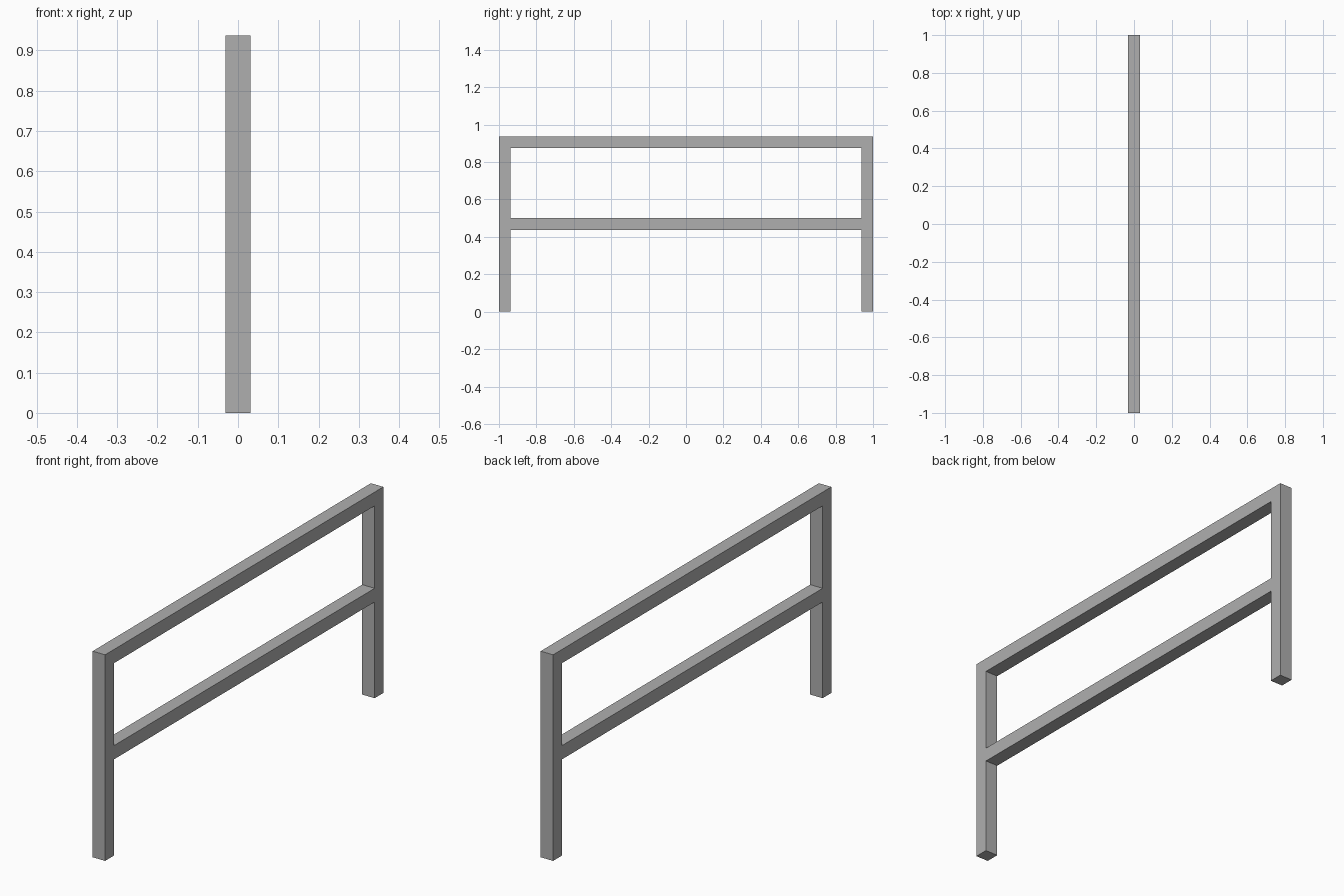
import bpy
import bmesh
from mathutils import Vector

cube = bpy.data.objects.get("Cube")
if cube:
    bpy.data.objects.remove(cube, do_unlink=True)

BAR = 0.0625      # square bar thickness
LENGTH = 2.0
HEIGHT = 0.9375
MID_TOP = 0.5     # top of the lower rail

# Plain grey metal
grey = bpy.data.materials.new("grey_metal")
colour = (0.43, 0.43, 0.43, 1.0)
grey.diffuse_color = colour
grey.use_nodes = True
grey.node_tree.nodes["Principled BSDF"].inputs["Base Color"].default_value = colour


def add_bar(name, size, centre):
    """Square-edged bar with its origin at its centre."""
    bm = bmesh.new()
    bmesh.ops.create_cube(bm, size=1)
    bmesh.ops.scale(bm, vec=Vector(size), verts=bm.verts)
    mesh = bpy.data.meshes.new(name)
    bm.to_mesh(mesh)
    bm.free()
    mesh.materials.append(grey)
    obj = bpy.data.objects.new(name, mesh)
    obj.location = centre
    bpy.context.collection.objects.link(obj)
    return obj


# Upright posts at both ends
for name, side in (("front_post", -1), ("back_post", 1)):
    add_bar(name, (BAR, BAR, HEIGHT), (0, side * (LENGTH - BAR) / 2, HEIGHT / 2))

# Horizontal rails fitted between the posts
for name, top in (("top_rail", HEIGHT), ("middle_rail", MID_TOP)):
    add_bar(name, (BAR, LENGTH - 2 * BAR, BAR), (0, 0, top - BAR / 2))
